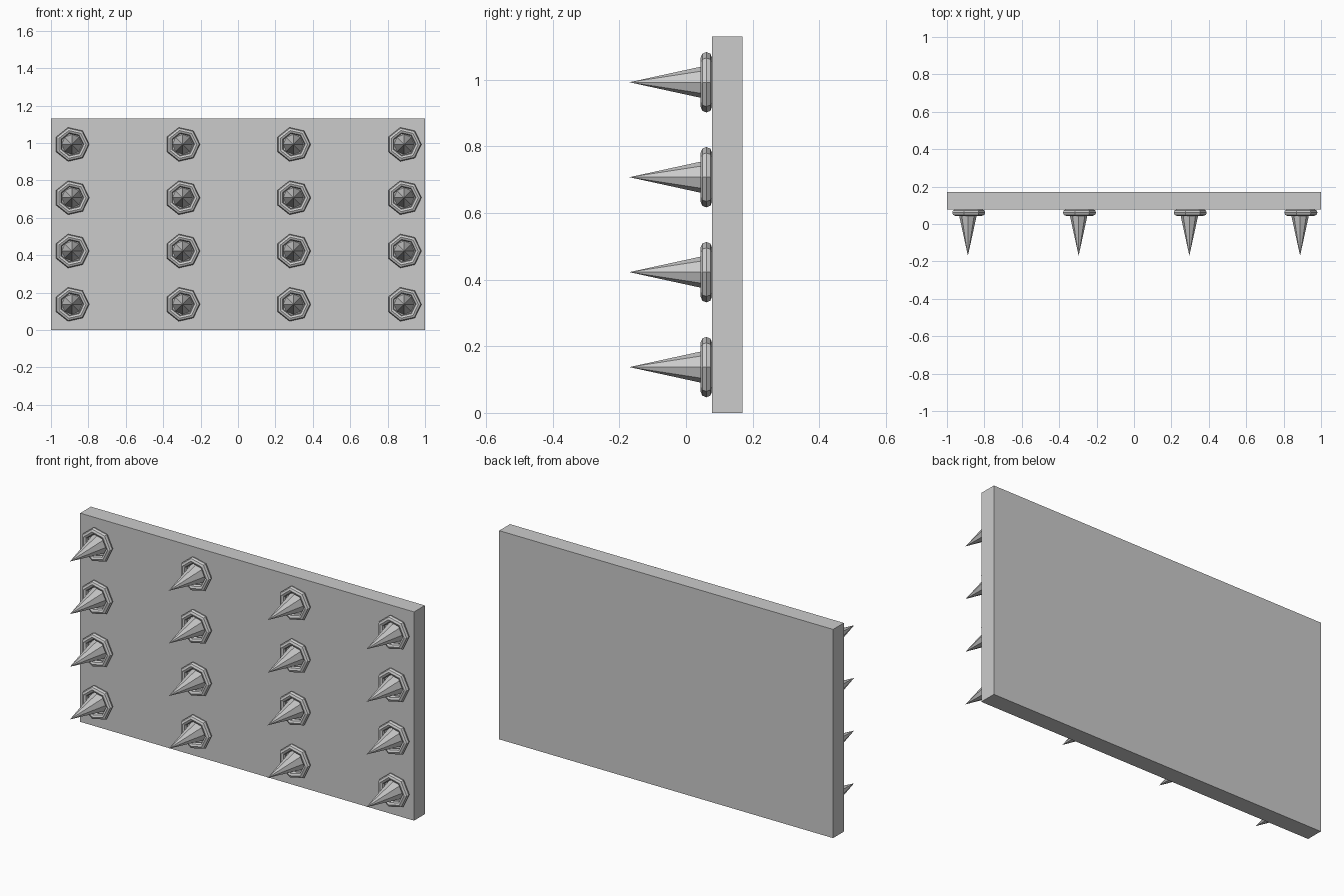
import bpy
from math import radians

cube = bpy.data.objects.get("Cube")
if cube:
    bpy.data.objects.remove(cube, do_unlink=True)

# One flat grey metal
metal = bpy.data.materials.new("grey_metal")
metal.use_nodes = True
grey = (0.6, 0.6, 0.6, 1)
metal.diffuse_color = grey
metal.node_tree.nodes["Principled BSDF"].inputs["Base Color"].default_value = grey

WIDTH, HEIGHT = 2.0, 1.13
FRONT, BACK, TIP = 0.078, 0.17, -0.17
RING_MAJOR, RING_MINOR = 0.076, 0.017
SPIKE_RADIUS = 0.054
STEP_X, STEP_Z = 0.592, 0.285


def finish(name):
    obj = bpy.context.object
    obj.name = name
    obj.data.materials.append(metal)
    return obj


# Backing panel
bpy.ops.mesh.primitive_cube_add(size=1, location=(0, (FRONT + BACK) / 2, HEIGHT / 2))
panel = finish("panel")
panel.scale = (WIDTH, BACK - FRONT, HEIGHT)

# Spikes, each in a seven-sided collar, in a four by four grid
for row in range(4):
    for col in range(4):
        x = (col - 1.5) * STEP_X
        z = HEIGHT / 2 + (row - 1.5) * STEP_Z
        bpy.ops.mesh.primitive_torus_add(
            major_segments=7, minor_segments=8,
            major_radius=RING_MAJOR, minor_radius=RING_MINOR,
            location=(x, FRONT - RING_MINOR, z), rotation=(radians(90), 0, 0))
        finish(f"collar_{row}_{col}")
        bpy.ops.mesh.primitive_cone_add(
            vertices=8, radius1=SPIKE_RADIUS, radius2=0, depth=FRONT - TIP,
            location=(x, (FRONT + TIP) / 2, z), rotation=(radians(90), 0, 0))
        finish(f"spike_{row}_{col}")
